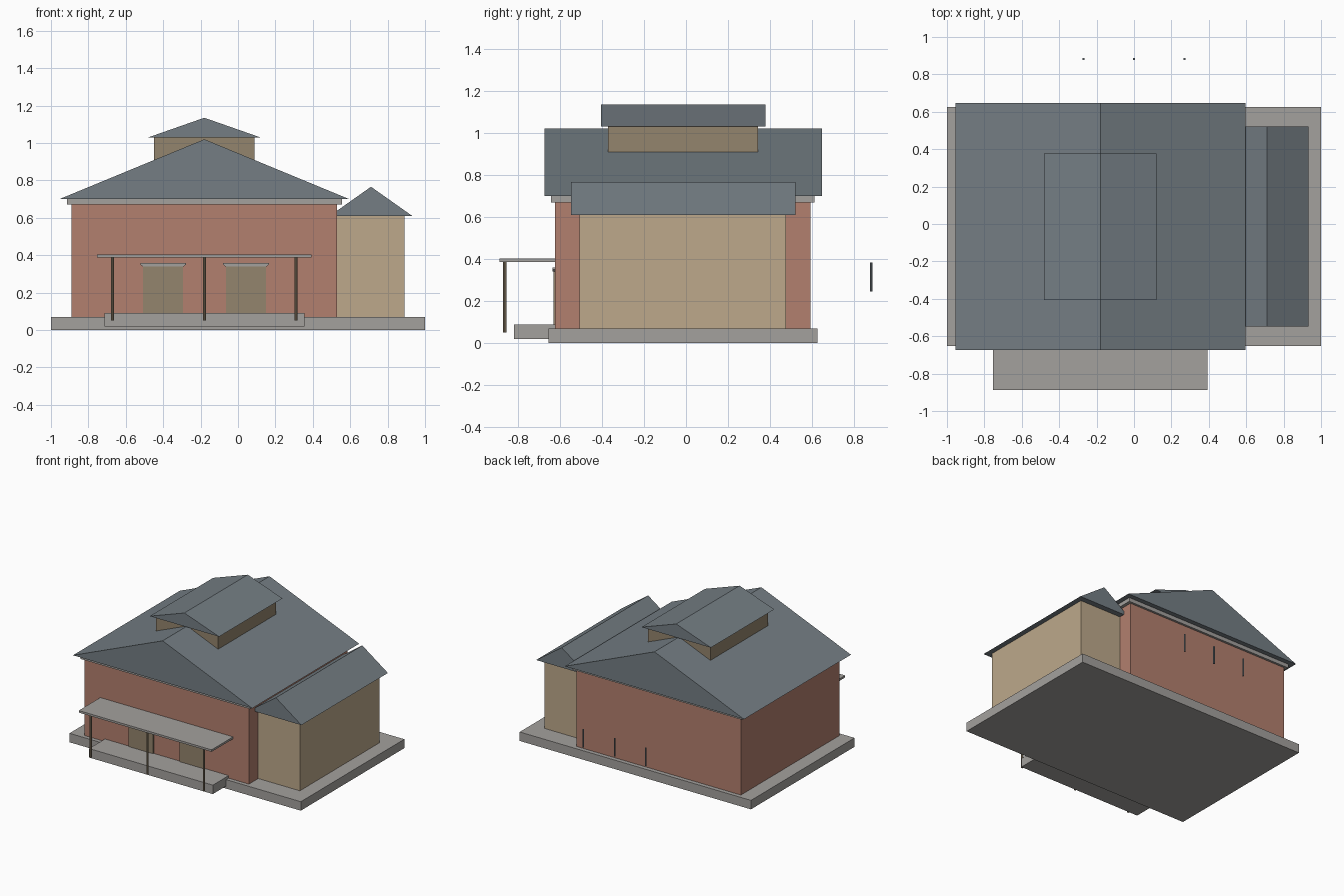
import bpy
import bmesh

cube = bpy.data.objects.get("Cube")
if cube:
    bpy.data.objects.remove(cube, do_unlink=True)


def make_material(name, rgb):
    mat = bpy.data.materials.new(name)
    mat.use_nodes = True
    colour = (*rgb, 1.0)
    mat.diffuse_color = colour
    mat.node_tree.nodes["Principled BSDF"].inputs["Base Color"].default_value = colour
    return mat


brick = make_material("red brick", (0.45, 0.215, 0.158))
cream = make_material("cream plaster", (0.51, 0.395, 0.258))
stone = make_material("grey stone", (0.37, 0.355, 0.34))
wood = make_material("brown wood", (0.295, 0.232, 0.153))
slate = make_material("slate roof", (0.176, 0.208, 0.23))


def prism(name, profile, y0, y1, mat):
    """Extrude an x-z profile along y."""
    bm = bmesh.new()
    face = bm.faces.new([bm.verts.new((x, y0, z)) for x, z in profile])
    ext = bmesh.ops.extrude_face_region(bm, geom=[face])
    moved = [v for v in ext["geom"] if isinstance(v, bmesh.types.BMVert)]
    bmesh.ops.translate(bm, verts=moved, vec=(0, y1 - y0, 0))
    bmesh.ops.recalc_face_normals(bm, faces=bm.faces)
    mesh = bpy.data.meshes.new(name)
    bm.to_mesh(mesh)
    bm.free()
    mesh.materials.append(mat)
    obj = bpy.data.objects.new(name, mesh)
    bpy.context.collection.objects.link(obj)
    return obj


def box(name, x0, x1, y0, y1, z0, z1, mat):
    return prism(name, [(x0, z0), (x1, z0), (x1, z1), (x0, z1)], y0, y1, mat)


def gable(name, x0, x1, y0, y1, eave, ridge, mat):
    return prism(name, [(x0, eave), (x1, eave), ((x0 + x1) / 2, ridge)], y0, y1, mat)


def pole(name, x, y, z0, z1, radius, mat):
    bpy.ops.mesh.primitive_cylinder_add(vertices=8, radius=radius, depth=z1 - z0,
                                        location=(x, y, (z0 + z1) / 2))
    obj = bpy.context.object
    obj.name = name
    obj.data.materials.append(mat)
    return obj


# Ground slab
box("foundation_slab", -1, 1, -0.653, 0.626, 0, 0.07, stone)

# Main hall
box("main_walls", -0.89, 0.53, -0.622, 0.593, 0.07, 0.67, brick)
box("main_cornice", -0.915, 0.555, -0.641, 0.61, 0.67, 0.70, stone)
gable("main_roof", -0.955, 0.595, -0.674, 0.647, 0.70, 1.02, slate)

# Raised roof monitor
box("monitor_walls", -0.45, 0.087, -0.37, 0.342, 0.85, 1.03, wood)
gable("monitor_roof", -0.48, 0.12, -0.405, 0.378, 1.03, 1.135, slate)

# Side annex
box("annex_walls", 0.53, 0.89, -0.507, 0.476, 0.07, 0.61, cream)
gable("annex_roof", 0.49, 0.932, -0.548, 0.52, 0.61, 0.766, slate)

# Front porch
box("porch_platform", -0.715, 0.355, -0.818, -0.622, 0.02, 0.09, stone)
box("porch_canopy", -0.755, 0.393, -0.888, -0.622, 0.387, 0.403, stone)
for i, x in enumerate((-0.67, -0.18, 0.31)):
    pole(f"porch_post_{i + 1}", x, -0.862, 0.05, 0.388, 0.008, wood)

# Doors with tapered lintels
for i, x in enumerate((-0.40, 0.043)):
    box(f"door_{i + 1}", x - 0.107, x + 0.107, -0.63, -0.622, 0.09, 0.342, wood)
    prism(f"door_lintel_{i + 1}",
          [(x - 0.11, 0.34), (x + 0.11, 0.34), (x + 0.122, 0.35),
           (x + 0.122, 0.359), (x - 0.122, 0.359), (x - 0.122, 0.35)],
          -0.635, -0.622, stone)

# Short rods standing off the rear wall
for i, x in enumerate((-0.27, 0, 0.27)):
    pole(f"rear_rod_{i + 1}", x, 0.882, 0.245, 0.385, 0.006, slate)
